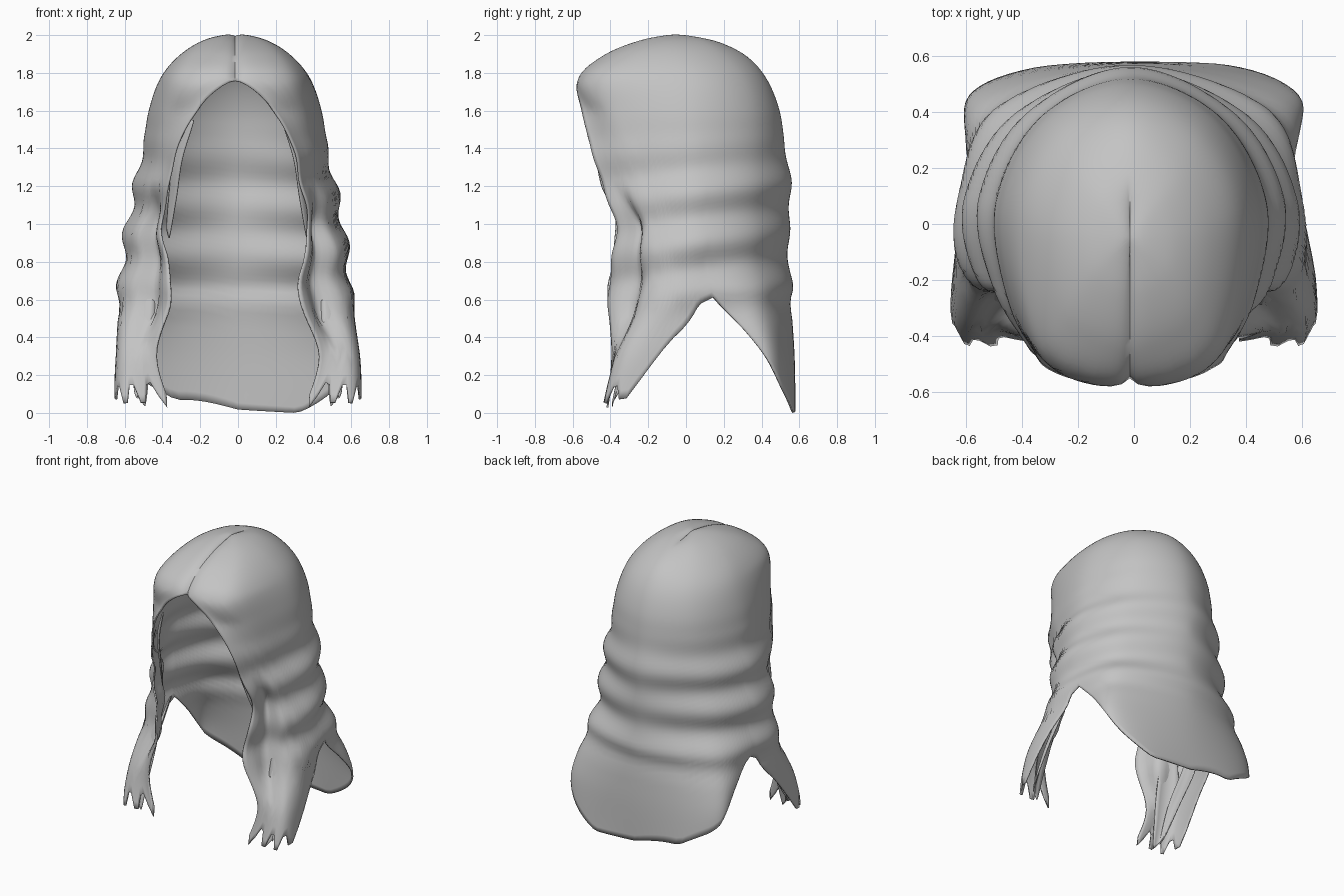
import bpy, bmesh, math
from mathutils import Vector

if "Cube" in bpy.data.objects:
    bpy.data.objects.remove(bpy.data.objects["Cube"], do_unlink=True)

hair_grey = bpy.data.materials.new("hair_grey")
hair_grey.use_nodes = True
hair_grey.diffuse_color = (0.55, 0.55, 0.55, 1)
hair_grey.node_tree.nodes["Principled BSDF"].inputs["Base Color"].default_value = (0.55, 0.55, 0.55, 1)


def clamp(v):
    return min(1, max(0, v))


def catmull(a, b, c, d, f):
    return 0.5 * (2 * b + (c - a) * f + (2 * a - 5 * b + 4 * c - d) * f * f
                  + (3 * b - a - 3 * c + d) * f ** 3)


def along(points, s):
    """Point at index position s on a smooth curve through the points."""
    last = len(points) - 1
    i = min(int(s), last - 1)
    return catmull(points[max(i - 1, 0)], points[i], points[i + 1],
                   points[min(i + 2, last)], s - i)


def linear(pairs, t):
    for (t0, v0), (t1, v1) in zip(pairs, pairs[1:]):
        if t <= t1:
            return v0 + (v1 - v0) * (t - t0) / (t1 - t0)
    return pairs[-1][1]


def grid_object(name, rows, thickness):
    """Quad sheet from rows of points, smooth shaded, with a thin edge."""
    bm = bmesh.new()
    verts = [[bm.verts.new(p) for p in row] for row in rows]
    for r0, r1 in zip(verts, verts[1:]):
        for j in range(len(r0) - 1):
            bm.faces.new((r0[j], r0[j + 1], r1[j + 1], r1[j]))
    bmesh.ops.remove_doubles(bm, verts=bm.verts, dist=0.0008)
    bmesh.ops.dissolve_degenerate(bm, dist=0.0005, edges=bm.edges)
    bmesh.ops.recalc_face_normals(bm, faces=bm.faces)
    mesh = bpy.data.meshes.new(name)
    bm.to_mesh(mesh)
    bm.free()
    mesh.materials.append(hair_grey)
    obj = bpy.data.objects.new(name, mesh)
    bpy.context.collection.objects.link(obj)
    solid = obj.modifiers.new("thickness", "SOLIDIFY")
    solid.thickness = thickness
    solid.offset = 0
    bpy.ops.object.select_all(action="DESELECT")
    obj.select_set(True)
    bpy.context.view_layer.objects.active = obj
    bpy.ops.object.shade_smooth_by_angle(angle=math.radians(50))


# Five guide strands of one half, from the crown down to the hem
heights = [2.01, 1.97, 1.89, 1.77, 1.6, 1.4, 1.2, 1.0, 0.8, 0.6, 0.3, 0]
back_y = [-.05, .14, .31, .42, .49, .52, .55, .54, .54, .55, .57, .575]
corner = [(0, -.05), (.11, .09), (.2, .2), (.26, .3), (.3, .36), (.32, .38),
          (.36, .38), (.39, .38), (.42, .38), (.48, .41), (.55, .475), (.48, .53)]
side = [(0, -.05), (.16, -.05), (.29, -.04), (.39, 0), (.45, .04), (.48, .07),
        (.52, .08), (.56, .09), (.58, .09), (.59, .12), (.59, .24), (.6, .3)]
temple = [(0, -.05), (.13, -.19), (.23, -.34), (.31, -.45), (.38, -.37), (.43, -.28),
          (.47, -.22), (.52, -.18), (.56, -.17), (.59, -.17), (.635, -.3), (.64, -.39)]
face_edge = [(0, -.05), (0, -.25), (0, -.44), (0, -.57), (.2, -.55), (.31, -.5),
             (.35, -.44), (.39, -.37), (.36, -.39), (.34, -.41), (.43, -.39), (.34, -.42)]
strands = [[Vector((0, y, z)) for y, z in zip(back_y, heights)]]
for guide in (corner, side, temple, face_edge):
    strands.append([Vector((x, y, z)) for (x, y), z in zip(guide, heights)])

# Hem around the half, counted in guide levels: back skirt, side notch, ragged front tips
hem = [(0, 10.9), (.15, 11), (.25, 10.5), (.375, 9.75), (.48, 8.95), (.55, 9.1),
       (.65, 9.75), (.73, 10.8), (.77, 10.35), (.81, 10.9), (.85, 10.3), (.89, 10.9),
       (.93, 10.3), (.98, 10.85), (1, 10.6)]


def flip_x(p):
    return Vector((-p.x, p.y, p.z))


def shell_point(t, level, sign):
    p = [along(strand, level) for strand in strands]
    # Round the top of the face opening
    opening = clamp(p[4].x / 0.2)
    if opening < 1:
        p[4].x = 0.2 * opening ** 0.65
    beyond = flip_x(p[3]).lerp(p[4] * 2 - p[3], opening)
    ring = [flip_x(p[1])] + p + [beyond]
    i = min(int(t * 4), 3)
    q = catmull(*ring[i:i + 4], t * 4 - i)
    q.x = 0 if t == 0 else max(0, q.x)
    # Soft waves, stronger at the sides and fading towards crown and skirt
    fade = clamp((1.5 - q.z) / 0.3) * clamp((q.z - 0.45) / 0.2)
    wave = math.cos((q.z - 0.97 + 0.05 * sign * t) * math.tau / 0.27 + 2 * t)
    out = Vector((q.x, q.y, 0)).normalized()
    q += out * fade * wave * (0.008 + 0.012 * math.sin(math.pi * t))
    # Hollow between the side hair and the strand along the face
    hollow = math.exp(-((t - 0.89) / 0.05) ** 2) * clamp((1.2 - q.z) / 0.2) * clamp((q.z - 0.3) / 0.2)
    q += Vector((-0.05, 0.05, 0)) * hollow
    # Folded layer line across the back
    if t < 0.5:
        q.y += 0.012 * math.exp(-((q.z - 0.66) / 0.05) ** 2) * (1 - 2 * t)
    # Centre parting, from the forehead to just behind the crown
    groove = math.exp(-q.x / 0.025) * clamp((0.16 - q.y) / 0.1) * clamp((q.z - 1.6) / 0.1)
    q.z -= 0.02 * groove
    q.y += 0.02 * groove * clamp((-0.45 - q.y) / 0.1)
    q.x = q.x * sign - 0.015 * clamp((q.z - 0.3) / 0.3)
    return q


columns, steps = 50, 72
rows = []
for c in range(-columns, columns + 1):
    t, sign = abs(c) / columns, (1 if c >= 0 else -1)
    end = linear(hem, t)
    if sign < 0 and t < 0.3:
        end -= 0.3 * math.sin(math.pi * t / 0.3)
    rows.append([shell_point(t, end * s / steps, sign) for s in range(steps + 1)])
grid_object("hair_shell", rows, 0.01)


def lock(name, path, width, angle, sign):
    """Flat, slightly cupped ribbon of hair, narrow at both ends."""
    points = [Vector((x * sign, y, z)) for x, y, z in path]
    across = Vector((math.cos(angle) * sign, math.sin(angle), 0))
    outward = Vector((math.sin(angle) * sign, -math.cos(angle), 0))
    sheet = []
    for k in range(19):
        f = k / 18
        centre = along(points, f * (len(points) - 1))
        half = width * (0.3 + 0.7 * math.sin(math.pi * f ** 0.9))
        sheet.append([centre + across * half * u + outward * half * 0.3 * (1 - u * u)
                      + Vector((0, 0, 0.025 * u * f)) for u in (-1, -.6, -.2, .2, .6, 1)])
    grid_object(name, sheet, 0.006)


# Under-layer locks behind the front tips, and a strand tucked along the face
locks = {
    "inner_lock": ([(.47, -.2, .72), (.5, -.25, .5), (.52, -.32, .25), (.51, -.38, .06)], .07, .5),
    "rear_lock": ([(.53, .0, .68), (.54, -.1, .5), (.54, -.24, .31), (.54, -.36, .1)], .06, 1.2),
    "framing_strand": ([(.24, -.5, 1.55), (.315, -.44, 1.35), (.345, -.38, 1.15),
                        (.37, -.32, .95)], .035, .9),
}
for label, (path, width, angle) in locks.items():
    for word, sign in (("left", 1), ("right", -1)):
        lock(f"{word}_{label}", path, width, angle, sign)
